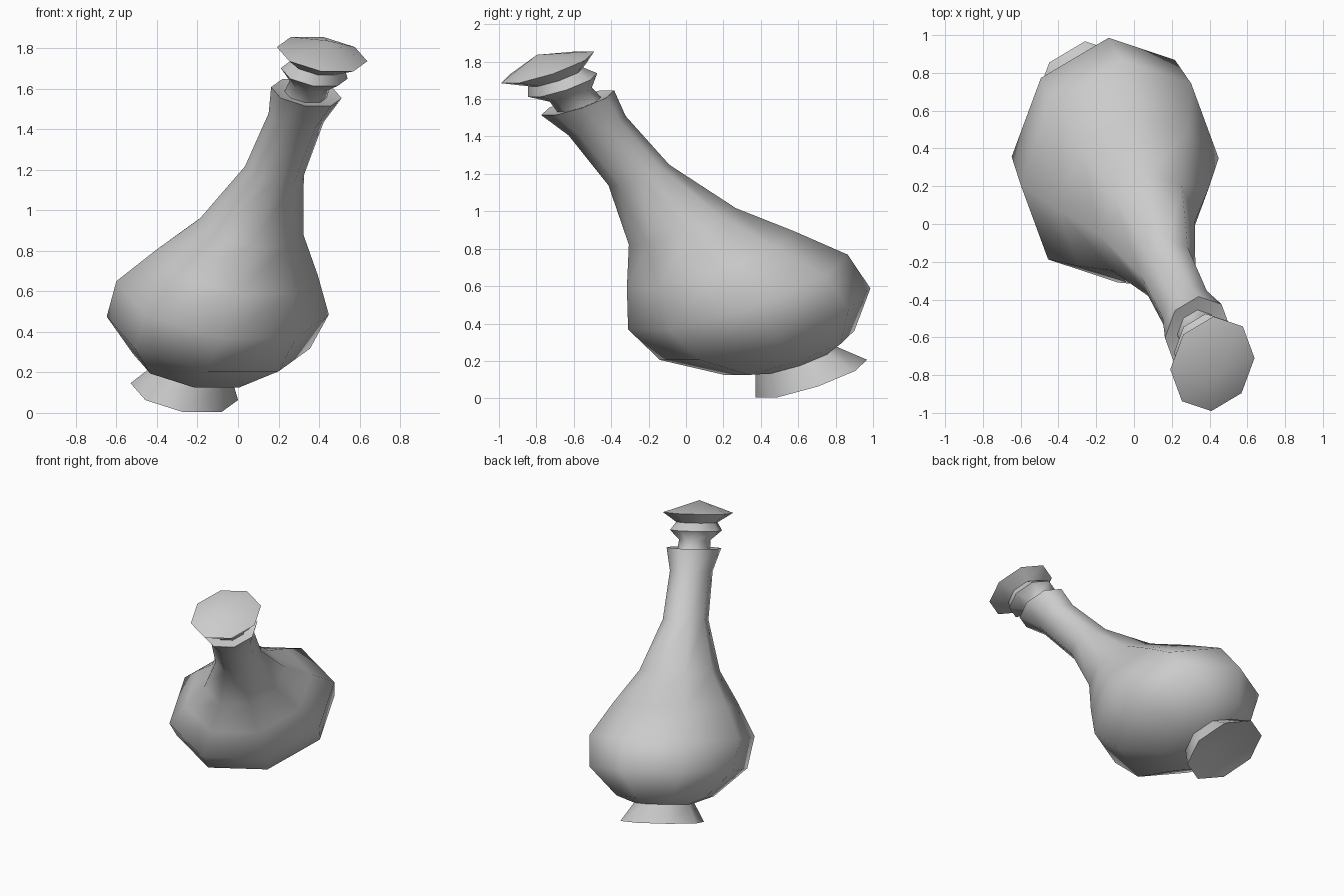
import bpy, bmesh, math
from mathutils import Vector

if "Cube" in bpy.data.objects:
    bpy.data.objects.remove(bpy.data.objects["Cube"])

SIDES = 8
FOOT = Vector((-0.265, 0.67, 0.105))     # centre of the foot
AXIS = Vector((0.68, -1.41, 1.665))      # foot centre to stopper rim centre
U = Vector((0.223, 0.03, -0.035))        # ring half-axes at radius 1
V = Vector((0.005, 0.25, 0.085))


def lathe(name, profile):
    """Sweep (radius, height) points round the leaning axis."""
    bm = bmesh.new()
    rings = []
    for r, t in profile:
        c = FOOT + AXIS * t
        if r == 0:
            rings.append([bm.verts.new(c)] * SIDES)
        else:
            angles = [2 * math.pi * k / SIDES for k in range(SIDES)]
            rings.append([bm.verts.new(c + (U * math.cos(a) + V * math.sin(a)) * r)
                          for a in angles])
    for lo, hi in zip(rings, rings[1:]):
        for k in range(SIDES):
            n = (k + 1) % SIDES
            quad = (lo[k], lo[n], hi[n], hi[k])
            bm.faces.new(list(dict.fromkeys(quad)))
    bmesh.ops.recalc_face_normals(bm, faces=bm.faces)
    mesh = bpy.data.meshes.new(name)
    bm.to_mesh(mesh)
    bm.free()
    ob = bpy.data.objects.new(name, mesh)
    bpy.context.collection.objects.link(ob)
    bpy.ops.object.select_all(action='DESELECT')
    ob.select_set(True)
    bpy.context.view_layer.objects.active = ob
    bpy.ops.object.shade_smooth_by_angle(angle=math.radians(58))
    return ob


# flask: hollowed foot, round belly, long neck, flared lip and mouth
lathe("flask", [(0, 0.035), (1.19, 0), (0.86, 0.06), (1.39, 0.083), (2.25, 0.175),
                (2.35, 0.278), (1.79, 0.382), (1.145, 0.489), (0.65, 0.654),
                (0.61, 0.812), (0.78, 0.886), (0.45, 0.880), (0, 0.875)])

# stopper: plug, bead and wide pointed cap
lathe("stopper", [(0, 0.872), (0.47, 0.872), (0.45, 0.912), (0.74, 0.943),
                  (0.59, 0.969), (1.0, 1.0), (0, 1.04)])
